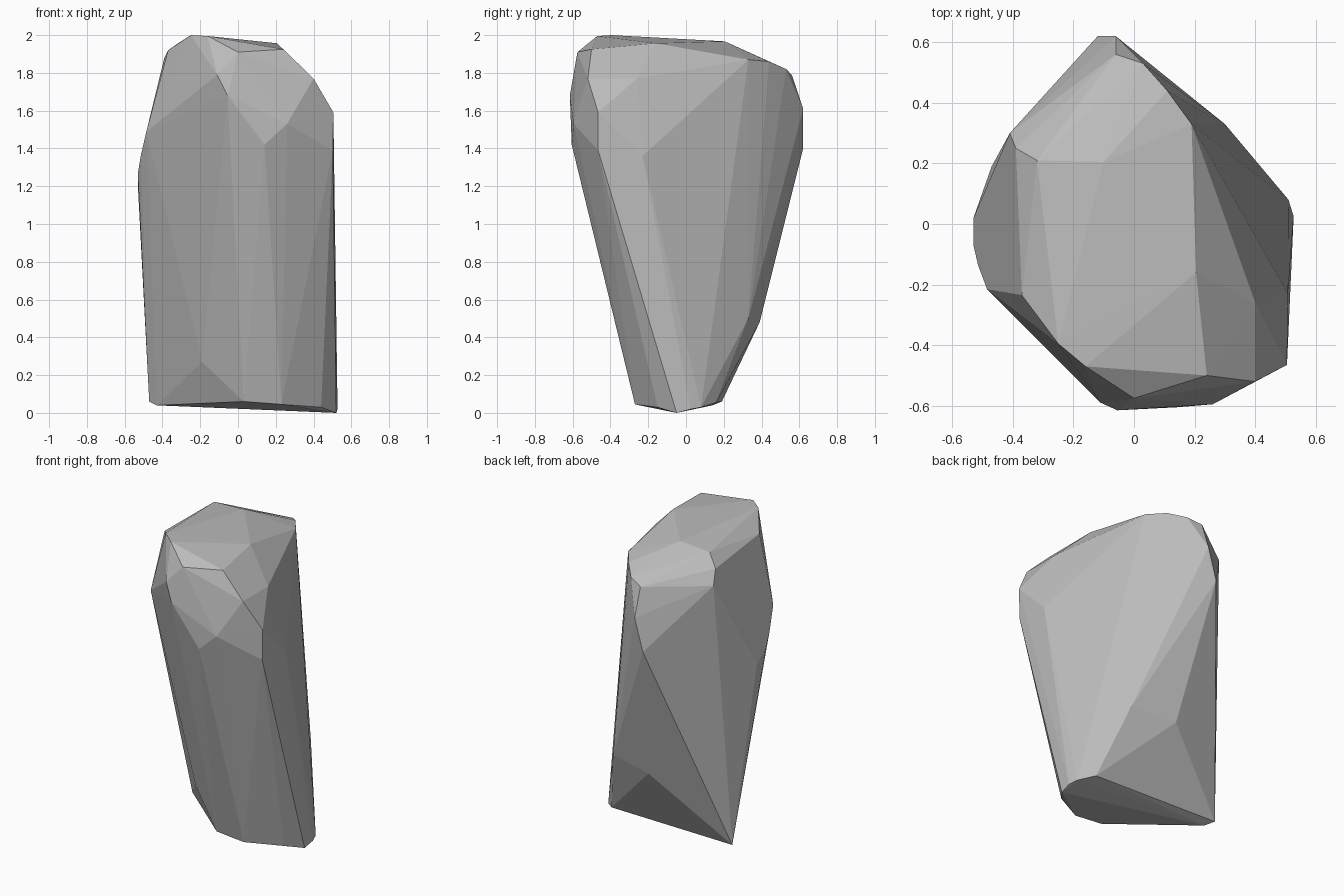
import bpy, bmesh

# Corner points of the chipped boulder, grouped by region
crown = [(-.25, -.395, 2), (-.16, -.47, 1.995), (.205, -.16, 1.957), (.19, .33, 1.87),
         (.24, -.5, 1.925), (-.10, .205, 1.967), (-.32, .21, 1.955), (-.37, -.235, 1.92)]
back = [(-.39, .25, 1.88), (-.41, .30, 1.79), (-.12, .62, 1.40), (-.06, .62, 1.61),
        (-.06, .56, 1.79), (.03, .53, 1.82), (.11, .44, 1.86), (.30, .33, .50), (0, .39, .48)]
left = [(-.485, -.215, 1.49), (-.515, -.135, 1.36), (-.53, -.07, 1.27), (-.53, .02, 1.2)]
front = [(0, -.575, 1.91), (-.055, -.615, 1.68), (.26, -.595, 1.53), (.14, -.605, 1.42),
         (-.11, -.59, 1.79), (.40, -.52, 1.77), (-.19, -.17, .27)]
right = [(.505, -.465, 1.59), (.502, -.465, 1.39), (.508, -.23, 1.36), (.40, -.26, 1.77)]
foot = [(-.47, .19, .06), (-.43, .14, .04), (.43, .16, .055), (.51, .08, .03),
        (.527, .025, .02), (.52, -.05, 0), (.44, -.15, .03), (.23, -.27, .045), (.03, -.265, .06)]

# Wrap the corners in a faceted convex shell
bm = bmesh.new()
for p in crown + back + left + front + right + foot:
    bm.verts.new(p)
hull = bmesh.ops.convex_hull(bm, input=bm.verts[:])
loose = {g for g in hull["geom_interior"] + hull["geom_unused"] if isinstance(g, bmesh.types.BMVert)}
bmesh.ops.delete(bm, geom=list(loose), context='VERTS')
bmesh.ops.recalc_face_normals(bm, faces=bm.faces[:])

mesh = bpy.data.meshes.new("boulder")
bm.to_mesh(mesh)
bm.free()

# Plain stone grey
stone = bpy.data.materials.new("stone_grey")
stone.diffuse_color = (.5, .5, .5, 1)
mesh.materials.append(stone)
boulder = bpy.data.objects.new("boulder", mesh)
bpy.context.collection.objects.link(boulder)
